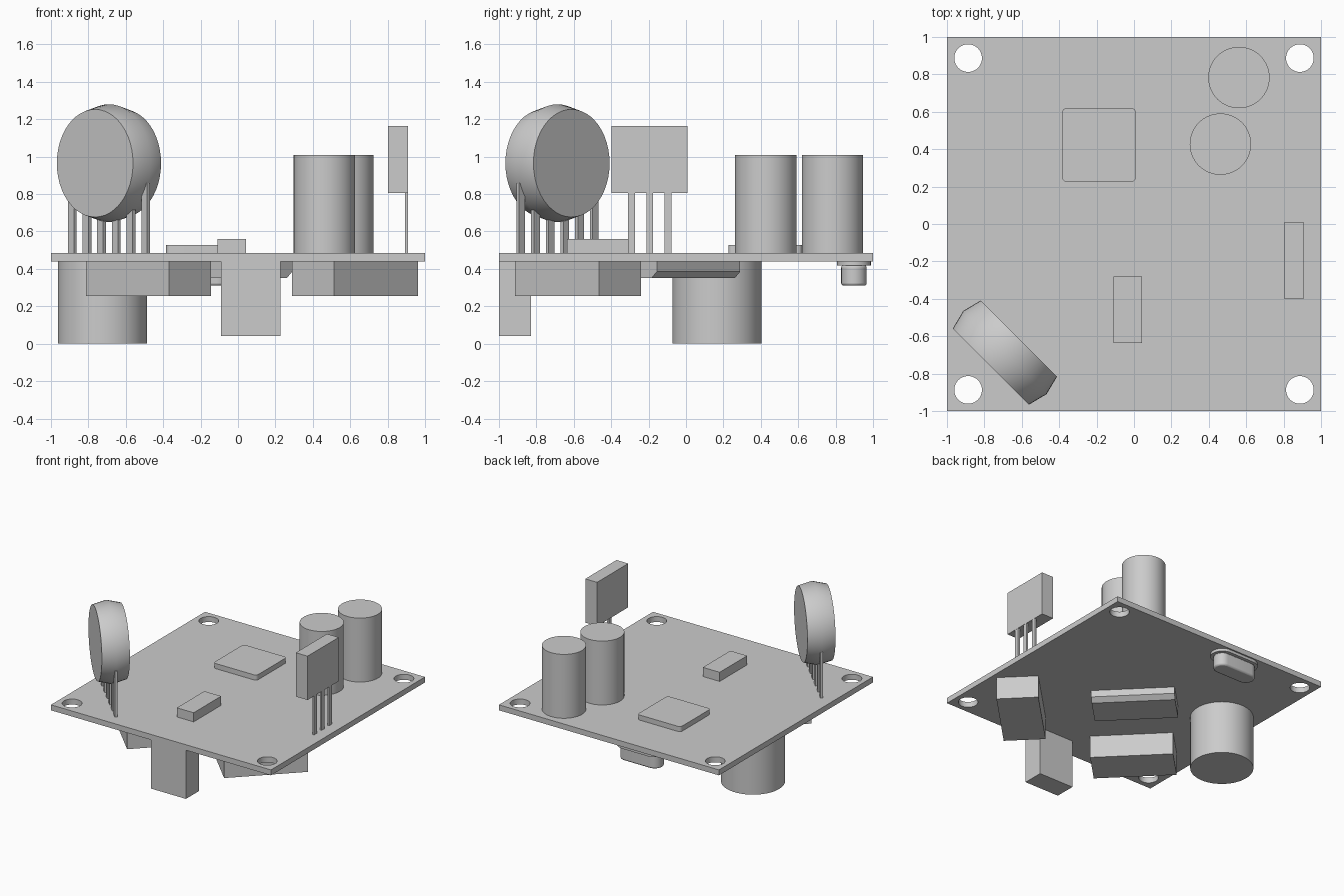
import bpy, bmesh, math
from mathutils import Matrix, Vector

cube = bpy.data.objects.get("Cube")
if cube:
    bpy.data.objects.remove(cube, do_unlink=True)

grey = bpy.data.materials.new("plain grey")
grey.use_nodes = True
COLOUR = (0.6, 0.6, 0.6, 1)
grey.diffuse_color = COLOUR
grey.node_tree.nodes["Principled BSDF"].inputs["Base Color"].default_value = COLOUR

BOTTOM, TOP = 0.44, 0.485   # board faces
DIAG = math.radians(45)


def finish(name, bm, smooth=False):
    bmesh.ops.recalc_face_normals(bm, faces=bm.faces)
    mesh = bpy.data.meshes.new(name)
    bm.to_mesh(mesh)
    bm.free()
    mesh.materials.append(grey)
    obj = bpy.data.objects.new(name, mesh)
    bpy.context.collection.objects.link(obj)
    if smooth:
        bpy.ops.object.select_all(action='DESELECT')
        obj.select_set(True)
        bpy.context.view_layer.objects.active = obj
        bpy.ops.object.shade_smooth_by_angle(angle=math.radians(30))
    return obj


def prism(name, outline, z0, z1, smooth=False):
    bm = bmesh.new()
    face = bm.faces.new([bm.verts.new((x, y, z0)) for x, y in outline])
    ext = bmesh.ops.extrude_face_region(bm, geom=[face])
    verts = [g for g in ext["geom"] if isinstance(g, bmesh.types.BMVert)]
    bmesh.ops.translate(bm, verts=verts, vec=(0, 0, z1 - z0))
    return finish(name, bm, smooth)


def box(name, x, y, z, angle=0):
    """Box from (low, high) ranges, turned about its own centre."""
    cx, cy = sum(x) / 2, sum(y) / 2
    rot = Matrix.Rotation(angle, 2)
    corners = [(x[0], y[0]), (x[1], y[0]), (x[1], y[1]), (x[0], y[1])]
    outline = [rot @ Vector((a - cx, b - cy)) + Vector((cx, cy)) for a, b in corners]
    return prism(name, outline, *z)


def centred_box(name, centre, size, z, angle=0):
    ranges = [(c - s / 2, c + s / 2) for c, s in zip(centre, size)]
    return box(name, *ranges, z, angle)


def rounded(cx, cy, half_x, half_y, r, steps):
    """Outline of a rectangle grown by radius r."""
    pts = []
    for q, (sx, sy) in enumerate([(1, 1), (-1, 1), (-1, -1), (1, -1)]):
        for i in range(steps + 1):
            a = (q + i / steps) * math.pi / 2
            p = (cx + sx * half_x + r * math.cos(a), cy + sy * half_y + r * math.sin(a))
            if not pts or (Vector(p) - Vector(pts[-1])).length > 1e-5:
                pts.append(p)
    if (Vector(pts[0]) - Vector(pts[-1])).length < 1e-5:
        pts.pop()
    return pts


def cylinder(name, x, y, r, z0, z1):
    return prism(name, rounded(x, y, 0, 0, r, 16), z0, z1, True)


# Board with four mounting holes
board = box("board", (-1, 1), (-1, 1), (BOTTOM, TOP))
cutters = [cylinder("hole_cutter", sx * 0.887, sy * 0.887, 0.074, 0.3, 0.6)
           for sx in (-1, 1) for sy in (-1, 1)]
for c in cutters:
    c.hide_render = True
    mod = board.modifiers.new("hole", 'BOOLEAN')
    mod.operation, mod.solver, mod.object = 'DIFFERENCE', 'EXACT', c
bpy.ops.object.select_all(action='DESELECT')
board.select_set(True)
bpy.context.view_layer.objects.active = board
for mod in list(board.modifiers):
    bpy.ops.object.modifier_apply(modifier=mod.name)
for c in cutters:
    bpy.data.objects.remove(c, do_unlink=True)

# Parts on the upper side
cylinder("capacitor_back", 0.561, 0.783, 0.164, TOP, 1.01)
cylinder("capacitor_front", 0.462, 0.427, 0.164, TOP, 1.01)
prism("large_chip", rounded(-0.187, 0.423, 0.173, 0.173, 0.024, 4), TOP, 0.527, True)
box("small_chip", (-0.11, 0.043), (-0.637, -0.28), (TOP, 0.56))

# Upright transistor with three legs
box("transistor_body", (0.803, 0.91), (-0.397, 0.008), (0.805, 1.165))
for i in range(3):
    centred_box(f"transistor_leg_{i + 1}", (0.901, -0.292 + 0.098 * i),
                (0.016, 0.036), (TOP, 0.815))

# Standing disc with a ridged rim, set diagonally on six legs
DISC = Vector((-0.69, -0.687, 0.965))
bm = bmesh.new()
rings = []
for r, h in ((0.288, -0.106), (0.315, 0), (0.288, 0.106)):
    rings.append([bm.verts.new((r * math.cos(a), r * math.sin(a), h))
                  for a in (i * math.tau / 48 for i in range(48))])
for low, high in zip(rings, rings[1:]):
    for i in range(48):
        j = (i + 1) % 48
        bm.faces.new((low[i], low[j], high[j], high[i]))
bm.faces.new(rings[0])
bm.faces.new(rings[-1])
aim = Vector((1, 1, 0)).to_track_quat('Z', 'Y').to_matrix().to_4x4()
bm.transform(Matrix.Translation(DISC) @ aim)
finish("disc_body", bm, True)
for i in range(6):
    t = (i - 2.5) * 0.0785
    centred_box(f"disc_leg_{i + 1}", (DISC.x + t, DISC.y - t),
                (0.045, 0.021), (TOP, 0.86), -DIAG)

# Parts on the underside
cylinder("round_can", -0.725, 0.165, 0.238, 0, BOTTOM)
box("edge_connector", (-0.09, 0.227), (-1, -0.83), (0.04, BOTTOM))
centred_box("relay_left", (-0.479, -0.578), (0.627, 0.317), (0.255, BOTTOM), -DIAG)
centred_box("relay_right", (0.626, -0.578), (0.634, 0.317), (0.255, BOTTOM), DIAG)

# Flat socket with its lower back edge sloped
bm = bmesh.new()
profile = [(-0.155, 0.352), (0.117, 0.352), (0.155, 0.385), (0.155, BOTTOM), (-0.155, BOTTOM)]
ends = [[bm.verts.new((x, y, z)) for y, z in profile] for x in (-0.315, 0.315)]
bm.faces.new(ends[0])
bm.faces.new(ends[1])
for i in range(len(profile)):
    j = (i + 1) % len(profile)
    bm.faces.new((ends[0][i], ends[0][j], ends[1][j], ends[1][i]))
bm.transform(Matrix.Translation((-0.043, -0.043, 0)) @ Matrix.Rotation(-DIAG, 4, 'Z'))
finish("flat_socket", bm)

# Crystal can with a flange
prism("crystal_flange", rounded(-0.23, 0.898, 0.115, 0, 0.09, 8), 0.417, BOTTOM, True)
crystal = prism("crystal_body", rounded(-0.23, 0.898, 0.115, 0, 0.068, 8), 0.31, 0.42, True)
bevel = crystal.modifiers.new("soft_edge", 'BEVEL')
bevel.width, bevel.segments = 0.012, 2
